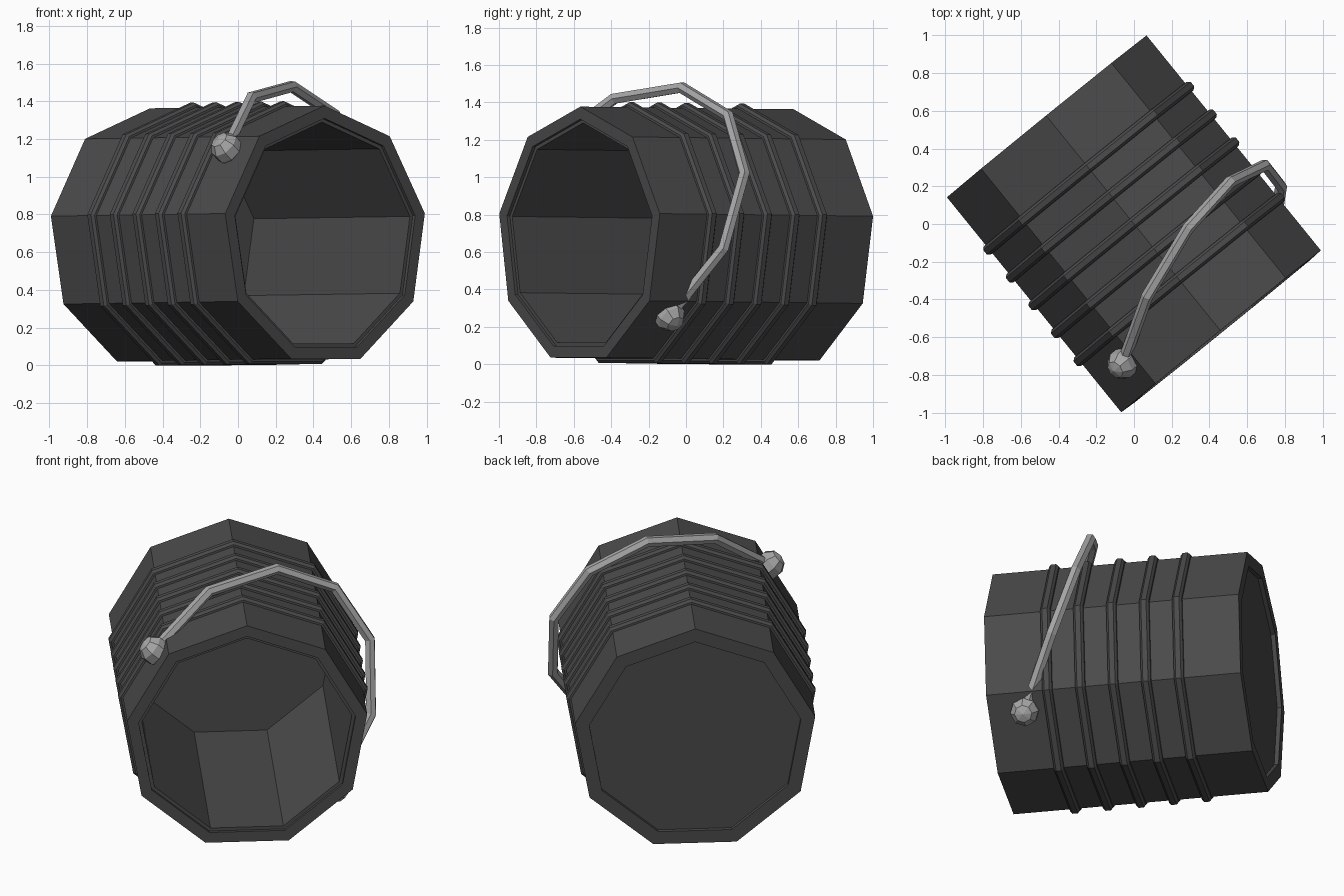
import bpy, bmesh, math
from mathutils import Matrix, Vector

cube = bpy.data.objects.get("Cube")
if cube:
    bpy.data.objects.remove(cube, do_unlink=True)


def material(name, value):
    m = bpy.data.materials.new(name)
    m.use_nodes = True
    color = (value, value, value, 1)
    m.diffuse_color = color
    m.node_tree.nodes["Principled BSDF"].inputs["Base Color"].default_value = color
    return m


dark = material("dark grey", 0.07)
light = material("light grey", 0.38)

# Bucket frame: local z points out of the mouth, local y points up
axis = Vector((0.63, -0.777, 0.0095)).normalized()
side = Vector((0.777, 0.63, 0)).normalized()
up = axis.cross(side)
center = Vector((0, 0, 0.678))
frame = Matrix.Translation(center) @ Matrix((side, up, axis)).transposed().to_4x4()

SIDES = 9
RADIUS = 0.692
HALF = 0.734


def add_mesh(name, bm, mat, matrix):
    mesh = bpy.data.meshes.new(name)
    bm.to_mesh(mesh)
    bm.free()
    mesh.materials.append(mat)
    ob = bpy.data.objects.new(name, mesh)
    ob.matrix_world = matrix
    bpy.context.collection.objects.link(ob)
    return ob


def lathe(name, profile, mat, closed=False):
    """Spin (radius, height) points into a nine-sided solid with a corner on top."""
    bm = bmesh.new()
    verts = [bm.verts.new((0, r, h)) for r, h in profile]
    edges = [bm.edges.new(pair) for pair in zip(verts, verts[1:])]
    if closed:
        edges.append(bm.edges.new((verts[-1], verts[0])))
    bmesh.ops.spin(bm, geom=verts + edges, cent=(0, 0, 0), axis=(0, 0, 1),
                   angle=2 * math.pi, steps=SIDES)
    bmesh.ops.remove_doubles(bm, verts=bm.verts, dist=0.0005)
    bmesh.ops.dissolve_limit(bm, angle_limit=0.01, verts=bm.verts, edges=bm.edges)
    bmesh.ops.recalc_face_normals(bm, faces=bm.faces)
    return add_mesh(name, bm, mat, frame)


# Hollow bucket body with recessed base and stepped mouth
lathe("bucket_body", [
    (0, -HALF + 0.025), (0.61, -HALF + 0.025), (0.61, -HALF),
    (RADIUS, -HALF), (RADIUS, HALF),
    (0.625, HALF), (0.625, HALF - 0.02), (0.605, HALF - 0.02),
    (0.605, -0.6), (0, -0.6)], dark)

# Raised ribs around the body
for i in range(5):
    h = (i - 2) * 0.19
    lathe(f"rib_{i + 1}", [
        (RADIUS - 0.01, h - 0.03), (RADIUS + 0.012, h - 0.028),
        (RADIUS + 0.027, h - 0.015), (RADIUS + 0.027, h + 0.015),
        (RADIUS + 0.012, h + 0.028), (RADIUS - 0.01, h + 0.03)], dark, closed=True)

# Tilted handle: symmetric arch described by (half width, rise)
pivot = center + axis * 0.534 + Vector((0, 0, 0.022))
across = Vector((-0.395, -0.325, 0.445)).normalized()
rise = Vector((0.17, 0.635, 0.63))
rise = (rise - across * rise.dot(across)).normalized()
half_arch = [(0.68, 0), (0.61, 0.459), (0.35, 0.795)]
arch = half_arch + [(0, 0.91)] + [(-w, h) for w, h in reversed(half_arch)]

curve = bpy.data.curves.new("handle", "CURVE")
curve.dimensions = "3D"
curve.bevel_depth = 0.032
curve.bevel_resolution = 1
curve.use_fill_caps = True
spline = curve.splines.new("POLY")
spline.points.add(len(arch) - 1)
for point, (w, h) in zip(spline.points, arch):
    point.co = (*(pivot + across * w + rise * h), 1)
curve.materials.append(light)
handle = bpy.data.objects.new("handle", curve)
bpy.context.collection.objects.link(handle)
bpy.context.view_layer.objects.active = handle
handle.select_set(True)
bpy.ops.object.convert(target="MESH")
for poly in bpy.context.object.data.polygons:
    poly.use_smooth = False

# Faceted pivot knobs at both ends of the handle
for name, sign in (("left_knob", -1), ("right_knob", 1)):
    bm = bmesh.new()
    bmesh.ops.create_uvsphere(bm, u_segments=8, v_segments=5, radius=0.085)
    turn = (across * sign).to_track_quat("Z", "Y").to_matrix().to_4x4()
    add_mesh(name, bm, light, Matrix.Translation(pivot + across * sign * 0.68) @ turn)
